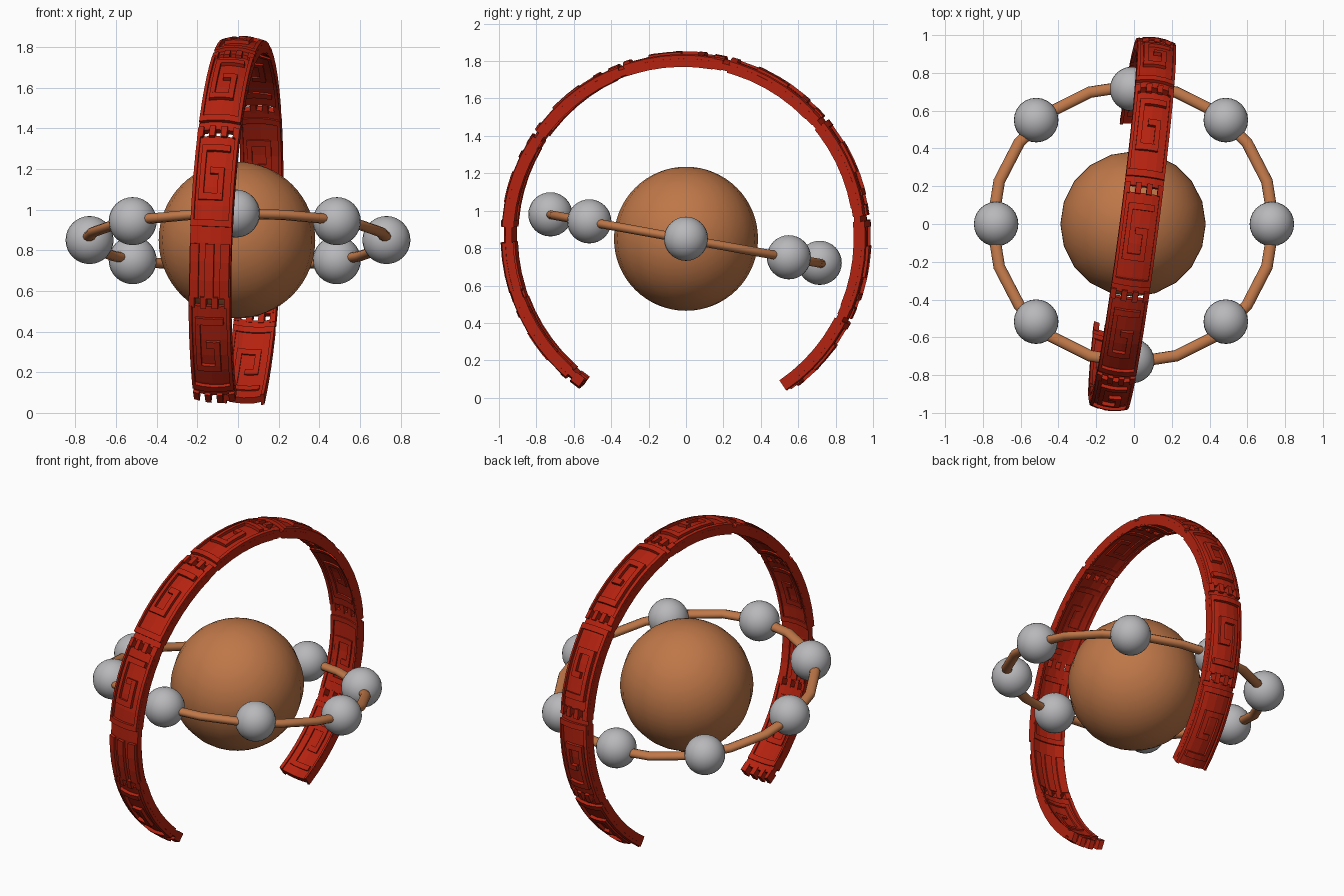
import bpy, bmesh, math
from mathutils import Vector

if "Cube" in bpy.data.objects:
    bpy.data.objects.remove(bpy.data.objects["Cube"])


def material(name, rgb):
    m = bpy.data.materials.new(name)
    m.diffuse_color = (*rgb, 1)
    m.use_nodes = True
    m.node_tree.nodes["Principled BSDF"].inputs["Base Color"].default_value = m.diffuse_color
    return m


RED = material("red lacquer", (0.46, 0.016, 0.005))
BRONZE = material("bronze", (0.52, 0.185, 0.065))
SILVER = material("silver", (0.48, 0.48, 0.50))


def finish(name, mat, smooth=True):
    ob = bpy.context.object
    ob.name = name
    ob.data.materials.append(mat)
    if smooth:
        bpy.ops.object.shade_smooth()
    return ob


# Central globe
bpy.ops.mesh.primitive_uv_sphere_add(segments=20, ring_count=32, radius=0.385,
                                     location=(-0.005, 0, 0.85))
finish("globe", BRONZE)

# Tilted inner hoop
TILT = math.atan(0.18)
bpy.ops.mesh.primitive_torus_add(major_segments=20, minor_segments=10,
                                 major_radius=0.745, minor_radius=0.031,
                                 location=(-0.005, 0, 0.848), rotation=(-TILT, 0, 0))
hoop = finish("inner_hoop", BRONZE)
hoop.scale.z = 0.8

# Beads spaced around the hoop
beads = [(-0.73, 0), (0.73, 0), (-0.01, 0.715), (-0.01, -0.725)]
beads += [(x, y) for x in (-0.518, 0.486) for y in (0.55, -0.517)]
for i, (x, y) in enumerate(beads):
    bpy.ops.mesh.primitive_uv_sphere_add(segments=24, ring_count=16, radius=0.118,
                                         location=(x, y, 0.85 - 0.18 * y))
    finish(f"bead_{i + 1}", SILVER)

# Frame of the open outer ring: forward, up and across axes
CENTRE = Vector((-0.01, 0, 0.857))
ACROSS = Vector((1, -0.13, -0.04)).normalized()
FRONT = Vector((-0.13, -1, 0)).normalized()
UP = ACROSS.cross(FRONT).normalized()
if UP.z < 0:
    UP.negate()
HALF = 0.103


def ring_point(deg, u, r):
    a = math.radians(deg)
    r -= 1.8 * u * u  # slightly crowned section
    return CENTRE + (FRONT * math.cos(a) + UP * math.sin(a)) * r + ACROSS * u


def arc_block(bm, a0, a1, u0, u1, r0, r1):
    """Closed block bent along the ring."""
    n = max(1, math.ceil((a1 - a0) / 6))
    m = max(1, math.ceil((u1 - u0) / 0.055))
    us = [u0 + (u1 - u0) * j / m for j in range(m + 1)]
    section = [(u, r0) for u in us] + [(u, r1) for u in reversed(us)]
    loops = [[bm.verts.new(ring_point(a0 + (a1 - a0) * i / n, u, r)) for u, r in section]
             for i in range(n + 1)]
    k = len(section)
    for p, q in zip(loops, loops[1:]):
        for j in range(k):
            bm.faces.new((p[j], p[(j + 1) % k], q[(j + 1) % k], q[j]))
    for loop in (loops[0], loops[-1]):
        for j in range(m):
            bm.faces.new((loop[j], loop[j + 1], loop[k - 2 - j], loop[k - 1 - j]))


def relief(bm, a0, a1, u0, u1):
    """Raised bar on the outer and inner faces."""
    arc_block(bm, a0, a1, u0, u1, 0.97, 0.998)
    arc_block(bm, a0, a1, u0, u1, 0.936, 0.955)


# Meander bars: start and end along the tile, left and right across it
MEANDER = [(0.84, 0.90, -0.07, 0.07), (0.44, 0.84, -0.07, -0.045),
           (0.38, 0.44, -0.07, 0.05), (0.44, 0.68, 0.022, 0.05),
           (0.62, 0.68, -0.018, 0.022)]


def teeth(bm, a0, a1):
    w = 2 * HALF / 7
    for i in range(0, 7, 2):
        u = -HALF + i * w
        arc_block(bm, a0, a1, u, u + w, 0.94, 0.995)


def build_tile(name, a0, a1, key=True, toothed=True):
    bm = bmesh.new()
    start = a0
    if toothed:
        teeth(bm, a0 - 0.4, a0 + 3)
        start = a0 + 2.2
    arc_block(bm, start, a1, -HALF, HALF, 0.945, 0.98)
    span = a1 - a0
    if key:
        for s0, s1, u0, u1 in MEANDER:
            relief(bm, a0 + s0 * span, a0 + s1 * span, u0, u1)
        for s in (-1, 1):
            u0, u1 = sorted((s * 0.086, s * 0.1025))
            relief(bm, a0 + 0.2 * span, a1, u0, u1)
        relief(bm, a0 + 0.14 * span, a0 + 0.2 * span, -0.1025, 0.1025)
    else:
        for u in (-0.075, 0, 0.075):  # long ribs
            relief(bm, start + 0.5, a1 - 0.5, u - 0.022, u + 0.022)
    bmesh.ops.recalc_face_normals(bm, faces=bm.faces)
    me = bpy.data.meshes.new(name)
    bm.to_mesh(me)
    bm.free()
    me.materials.append(RED)
    ob = bpy.data.objects.new(name, me)
    bpy.context.collection.objects.link(ob)


# Outer ring, tile by tile from the front end over the top to the back end
EDGES = [-54, -20, -1, 31, 66, 100, 136, 170, 203, 236]
for i, (a0, a1) in enumerate(zip(EDGES, EDGES[1:])):
    build_tile(f"ring_tile_{i + 1}", a0, a1, key=(i != 1), toothed=(i != 2))
